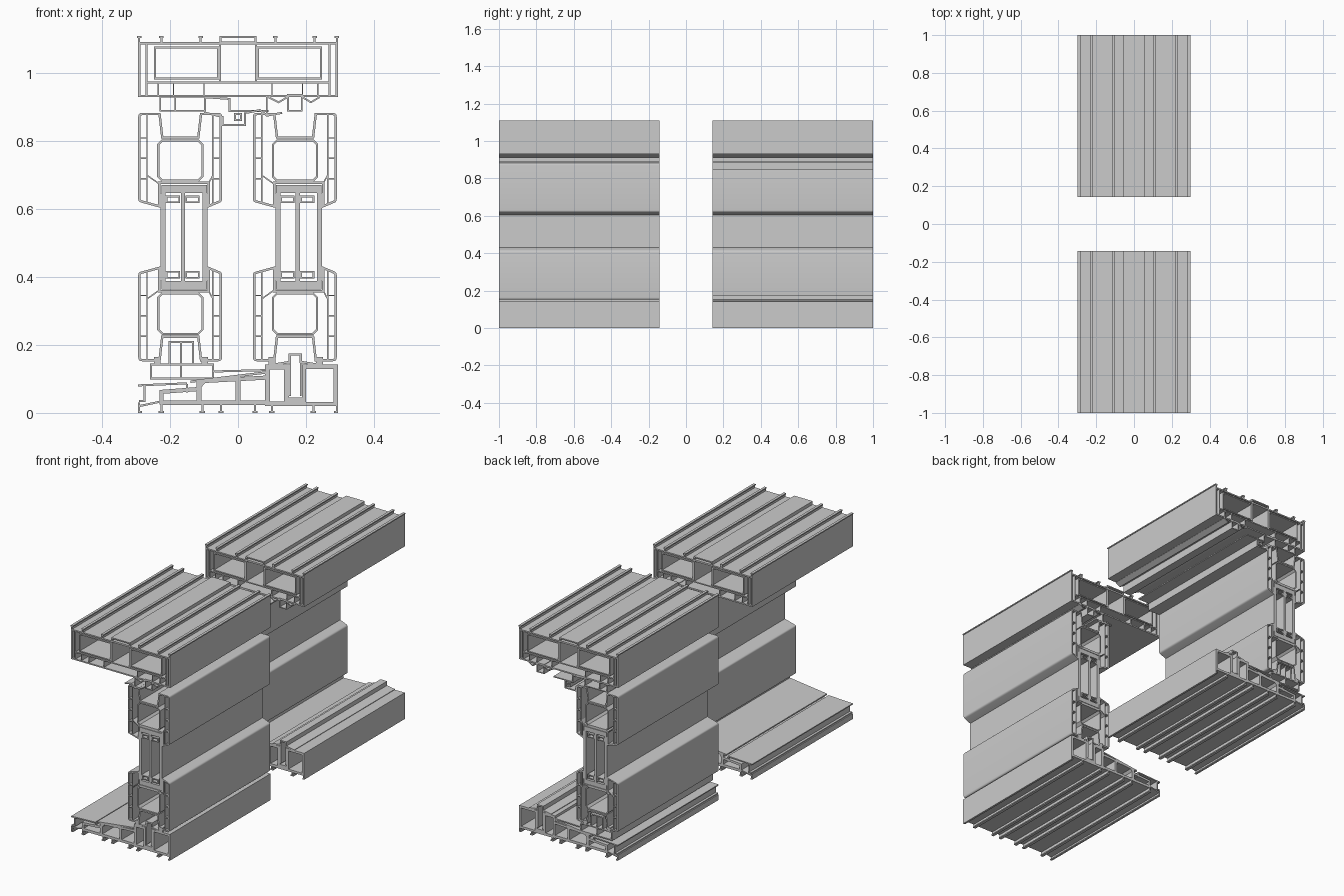
import bpy, bmesh, math
from mathutils import Vector

FRONT, REAR = (-1.0, -0.143), (0.143, 1.0)
SHIFT = -0.338          # offset from the front (right) sash to the rear (left) sash


def rounded(pts):
    """Points are (x, z) or (x, z, radius); a radius turns the corner into a small arc."""
    out = []
    for i, p in enumerate(pts):
        c = Vector(p[:2])
        if len(p) == 2:
            out.append(c)
            continue
        a = c + (Vector(pts[i - 1][:2]) - c).normalized() * p[2]
        b = c + (Vector(pts[(i + 1) % len(pts)][:2]) - c).normalized() * p[2]
        for k in range(5):
            t = k / 4
            out.append(a * (1 - t) ** 2 + c * 2 * t * (1 - t) + b * t * t)
    return out


def offset(pts, d, closed):
    n, out = len(pts), []
    for i, p in enumerate(pts):
        dirs = []
        if closed or i > 0:
            dirs.append((p - pts[i - 1]).normalized())
        if closed or i < n - 1:
            dirs.append((pts[(i + 1) % n] - p).normalized())
        ns = [Vector((-e.y, e.x)) for e in dirs]
        m = ns[0] + ns[-1]
        out.append(p + m * (d / max(0.3, 1 + ns[0].dot(ns[-1]))))
    return out


class Part:
    """An extruded part made of hollow tubes, thin webs and solid bars."""
    def __init__(self, name, span, dx=0.0, flip=None):
        self.name, self.span, self.dx, self.flip = name, span, dx, flip
        self.bm = bmesh.new()

    def row(self, pts, y):
        z = lambda v: v if self.flip is None else 2 * self.flip - v
        return [self.bm.verts.new((p.x + self.dx, y, z(p.y))) for p in pts]

    def strip(self, a, b, closed):
        y0, y1 = self.span
        a0, a1, b0, b1 = self.row(a, y0), self.row(a, y1), self.row(b, y0), self.row(b, y1)
        n, f = len(a), self.bm.faces.new
        for i in range(n if closed else n - 1):
            j = (i + 1) % n
            f((a0[i], a0[j], a1[j], a1[i]))
            f((b0[j], b0[i], b1[i], b1[j]))
            f((a0[j], a0[i], b0[i], b0[j]))
            f((a1[i], a1[j], b1[j], b1[i]))
        if not closed:
            f((a0[0], a1[0], b1[0], b0[0]))
            f((a0[-1], b0[-1], b1[-1], a1[-1]))

    def tube(self, pts, t):
        p = rounded(pts)
        area = sum(p[i - 1].cross(p[i]) for i in range(len(p)))
        self.strip(p, offset(p, t if area > 0 else -t, True), True)

    def box(self, x0, x1, z0, z1, t):
        self.tube([(x0, z0), (x1, z0), (x1, z1), (x0, z1)], t)

    def web(self, t, *pts):
        p = [Vector(q) for q in pts]
        self.strip(offset(p, t / 2, False), offset(p, -t / 2, False), False)

    def bar(self, x0, x1, z0, z1):
        self.web(x1 - x0, ((x0 + x1) / 2, z0), ((x0 + x1) / 2, z1))

    def done(self):
        bmesh.ops.recalc_face_normals(self.bm, faces=self.bm.faces)
        me = bpy.data.meshes.new(self.name)
        self.bm.to_mesh(me)
        self.bm.free()
        me.shade_smooth()
        me.set_sharp_from_angle(angle=math.radians(30))
        bpy.context.collection.objects.link(bpy.data.objects.new(self.name, me))


def head_frame(tag, span):
    p = Part(tag + "_head_frame", span)
    p.box(-0.294, 0.294, 0.93, 1.092, 0.007)
    p.web(0.006, (-0.27, 0.974), (0.27, 0.974))
    p.tube([(-0.055, 1.088), (0.055, 1.088), (0.055, 1.11), (-0.055, 1.11)], 0.006)
    for s in (-1, 1):
        p.web(0.006, (s * 0.27, 0.935), (s * 0.27, 1.088))
        p.web(0.005, (s * 0.053, 0.974), (s * 0.053, 1.088))
        for x in (0.291, 0.226, 0.11):
            p.bar(s * x - 0.003, s * x + 0.003, 1.09, 1.111)
            p.bar(s * x - 0.007, s * x + 0.007, 1.105, 1.111)
        for x in (0.235, 0.19, 0.1):
            p.web(0.004, (s * x, 0.935), (s * x, 0.974))
    p.done()
    # steel stiffeners
    p = Part(tag + "_head_stiffeners", span)
    for s in (-1, 1):
        p.box(min(s * 0.247, s * 0.056), max(s * 0.247, s * 0.056), 0.982, 1.08, 0.006)
    p.done()
    # hanging guide rail
    p = Part(tag + "_head_rail", span)
    p.web(0.005, (0.09, 0.93), (0.12, 0.915), (0.145, 0.93))
    p.box(0.145, 0.19, 0.888, 0.94, 0.005)
    p.web(0.005, (0.19, 0.93), (0.215, 0.915), (0.24, 0.93))
    p.done()


def threshold(tag, span):
    p = Part(tag + "_threshold", span)
    p.box(0.08, 0.15, 0.02, 0.142, 0.014)
    p.box(0.188, 0.294, 0.02, 0.142, 0.012)
    p.bar(0.14, 0.2, 0.02, 0.045)
    p.web(0.014, (-0.225, 0.03), (0.09, 0.03))
    p.web(0.012, (-0.225, 0.024), (-0.225, 0.062), (-0.12, 0.07), (-0.1, 0.094), (0.085, 0.104))
    for x in (-0.115, 0.0):
        p.web(0.014, (x, 0.03), (x, 0.095))
    for x in (-0.291, -0.226, -0.105, -0.05, 0.05, 0.1, 0.222, 0.291):
        p.bar(x - 0.003, x + 0.003, 0, 0.03)
        p.bar(max(x - 0.008, -0.294), min(x + 0.008, 0.294), 0, 0.006)
    p.web(0.006, (-0.291, 0.02), (-0.225, 0.034))
    p.done()
    # sloped sill cover
    p = Part(tag + "_sill_cover", span)
    p.web(0.006, (-0.291, 0.035), (-0.275, 0.035), (-0.275, 0.08))
    p.web(0.006, (-0.294, 0.081), (-0.15, 0.087))
    p.web(0.007, (-0.14, 0.092), (0.082, 0.119))
    p.web(0.006, (-0.15, 0.085), (-0.15, 0.06))
    p.done()
    # running rail on the raised side
    p = Part(tag + "_running_rail", span)
    p.web(0.007, (0.105, 0.142), (0.153, 0.15), (0.153, 0.172), (0.185, 0.172),
          (0.185, 0.15), (0.235, 0.142))
    p.web(0.005, (0.153, 0.15), (0.153, 0.05))
    p.web(0.005, (0.185, 0.15), (0.185, 0.05))
    p.done()


def sash(tag, span, dx):
    # the bottom rail is the top rail mirrored about the glass centre
    for place, flip in (("top", None), ("bottom", 0.518)):
        p = Part(f"{tag}_sash_{place}_rail", span, dx, flip)
        p.tube([(0.044, 0.622, 0.008), (0.044, 0.884, 0.012), (0.11, 0.884), (0.118, 0.815),
                (0.218, 0.815), (0.226, 0.884), (0.291, 0.884, 0.012), (0.291, 0.622, 0.008),
                (0.248, 0.604), (0.248, 0.674), (0.11, 0.674), (0.11, 0.604)], 0.007)
        for x in (0.07, 0.264):
            p.web(0.004, (x, 0.617), (x, 0.88))
        for z in (0.69, 0.75, 0.81):
            p.web(0.004, (0.048, z), (0.07, z))
            p.web(0.004, (0.264, z), (0.287, z))
        p.web(0.004, (0.07, 0.7), (0.107, 0.674))
        p.web(0.004, (0.264, 0.7), (0.25, 0.674))
        p.done()
        p = Part(f"{tag}_sash_{place}_stiffener", span, dx, flip)
        p.tube([(0.1, 0.695), (0.114, 0.681), (0.222, 0.681), (0.236, 0.695),
                (0.236, 0.792), (0.222, 0.806), (0.114, 0.806), (0.1, 0.792)], 0.006)
        p.done()
        p = Part(f"{tag}_glazing_{place}_packer", span, dx, flip)
        p.bar(0.112, 0.246, 0.648, 0.672)
        for x in (0.146, 0.204):
            p.box(x - 0.021, x + 0.021, 0.618, 0.64, 0.005)
        p.done()
    p = Part(tag + "_glass_panes", span, dx)
    for x0, x1 in ((0.11, 0.125), (0.17, 0.182), (0.233, 0.248)):
        p.bar(x0, x1, 0.388, 0.648)
    p.done()
    # seals under and over the sash
    p = Part(tag + "_sash_seals", span, dx)
    for x in (0.1, 0.24):
        p.bar(x - 0.01, x + 0.01, 0.142, 0.165)
    p.done()


for tag, span, dx in (("front", FRONT, 0.0), ("rear", REAR, SHIFT)):
    head_frame(tag, span)
    threshold(tag, span)
    sash(tag, span, dx)

# front sash interlock seal
p = Part("front_sash_top_flap", FRONT)
p.web(0.006, (0.025, 0.884), (0.065, 0.892), (0.085, 0.876), (0.13, 0.884))
p.web(0.005, (0.085, 0.876), (0.085, 0.93))
p.done()

# rear fixed sash: head filler and centre closing strip
p = Part("rear_head_filler", REAR)
p.box(-0.232, -0.095, 0.888, 0.934, 0.005)
p.web(0.004, (-0.185, 0.89), (-0.185, 0.932))
p.web(0.006, (-0.095, 0.93), (-0.025, 0.925), (-0.025, 0.89), (0.09, 0.889))
p.web(0.006, (-0.1, 0.885), (-0.045, 0.872), (-0.045, 0.848), (0.02, 0.848), (0.02, 0.885))
p.tube([(-0.012, 0.86), (0.012, 0.86), (0.012, 0.884), (-0.012, 0.884)], 0.006)
p.done()

# rear fixed sash: sill filler, lug and cover plate
p = Part("rear_sill_filler", REAR)
p.box(-0.26, -0.07, 0.098, 0.146, 0.006)
p.box(-0.205, -0.13, 0.14, 0.212, 0.006)
p.web(0.005, (-0.168, 0.1), (-0.168, 0.21))
p.web(0.006, (-0.07, 0.122), (0.082, 0.126))
p.done()
